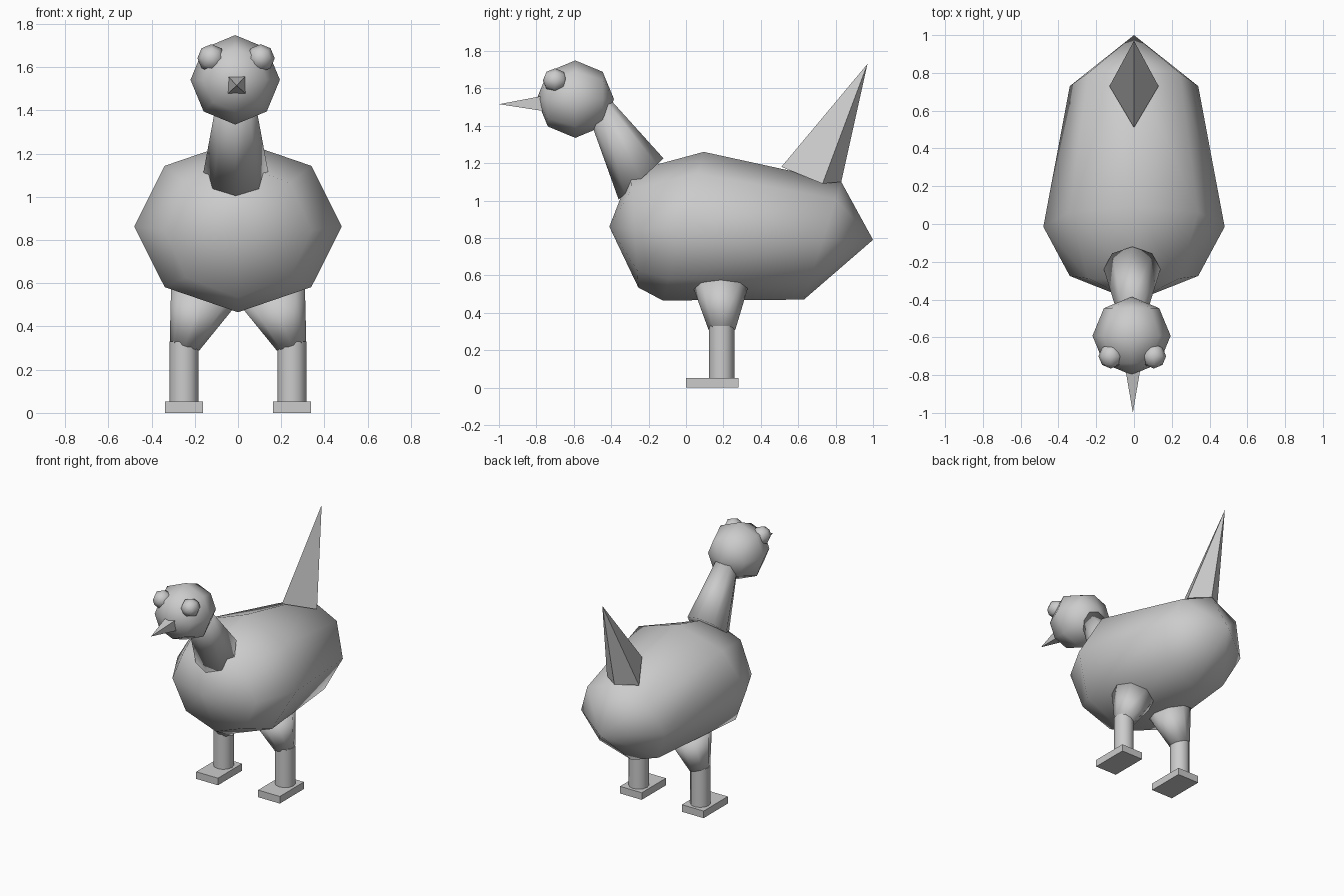
import bpy, math
from math import sin, cos, pi

if "Cube" in bpy.data.objects:
    bpy.data.objects.remove(bpy.data.objects["Cube"])


def mesh_object(name, verts, faces, smooth=True):
    me = bpy.data.meshes.new(name)
    me.from_pydata(verts, [], faces)
    me.update()
    me.polygons.foreach_set("use_smooth", [smooth] * len(me.polygons))
    ob = bpy.data.objects.new(name, me)
    bpy.context.collection.objects.link(ob)
    return ob


def ring(c, u, v, n=8):
    """Closed loop around c spanned by the half-axes u and v."""
    return [tuple(c[k] + u[k] * cos(2 * pi * i / n) + v[k] * sin(2 * pi * i / n)
                  for k in range(3)) for i in range(n)]


def loft(name, rings, start=None, end=None, smooth=True):
    """Skin a list of loops; close each end with a pole point or a flat cap."""
    n = len(rings[0])
    verts = [p for r in rings for p in r]
    faces = [(a * n + i, a * n + (i + 1) % n, (a + 1) * n + (i + 1) % n, (a + 1) * n + i)
             for a in range(len(rings) - 1) for i in range(n)]
    last = (len(rings) - 1) * n
    if start:
        verts.append(start)
        faces += [(len(verts) - 1, (i + 1) % n, i) for i in range(n)]
    else:
        faces.append(tuple(reversed(range(n))))
    if end:
        verts.append(end)
        faces += [(len(verts) - 1, last + i, last + (i + 1) % n) for i in range(n)]
    else:
        faces.append(tuple(range(last, last + n)))
    ob = mesh_object(name, verts, faces, smooth)
    # consistent outward normals
    import bmesh
    bm = bmesh.new()
    bm.from_mesh(ob.data)
    bmesh.ops.recalc_face_normals(bm, faces=bm.faces)
    bm.to_mesh(ob.data)
    bm.free()
    return ob


def ball(name, c, r):
    """Eight-sided low-poly sphere with its axis along y."""
    x, y, z = c
    s = r * math.sqrt(0.5)
    rings = [ring((x, y + dy, z), (rr, 0, 0), (0, 0, rr))
             for dy, rr in ((-s, s), (0, r), (s, s))]
    return loft(name, rings, (x, y - r, z), (x, y + r, z))


# Body: stretched eight-sided sphere with leaning rings
loft("body", [
    ring((0, -0.275, 0.845), (0.34, 0, 0), (0, -0.02, 0.31)),
    ring((0, -0.015, 0.863), (0.48, 0, 0), (0, 0.11, 0.397)),
    ring((0, 0.73, 0.785), (0.34, 0, 0), (0, 0.10, 0.315)),
], (0, -0.41, 0.86), (0, 1.0, 0.79))

# Neck: flared tube from the chest into the head
loft("neck", [
    ring((-0.01, -0.24, 1.115), (0.15, 0, 0), (0, 0.12, 0.11)),
    ring((-0.01, -0.45, 1.465), (0.085, 0, 0), (0, 0.05, 0.07)),
])

# Head and eyes
ball("head", (-0.013, -0.592, 1.542), 0.207)
for side, x in (("left", -0.123), ("right", 0.105)):
    ball(side + "_eye", (x, -0.70, 1.642), 0.065)

# Beak: four-sided spike
h = 0.048
loft("beak", [[(sx * h - 0.006, -0.72, 1.52 + sz * h)
               for sx, sz in ((-1, -1), (1, -1), (1, 1), (-1, 1))]],
     end=(-0.006, -1.0, 1.515), smooth=False)

# Tail: tall four-sided spike
loft("tail", [[(0, 0.51, 1.18), (0.13, 0.73, 1.09), (0, 0.83, 1.10), (-0.13, 0.73, 1.09)]],
     end=(0, 0.97, 1.73), smooth=False)

# Legs: flared thigh, round shin and slab foot on each side
for side, s in (("left", -1), ("right", 1)):
    loft(side + "_thigh", [
        ring((s * 0.248, 0.192, 0.31), (s * 0.068, 0, 0.022), (0, 0.072, 0)),
        ring((s * 0.165, 0.185, 0.53), (s * 0.145, 0, 0.045), (0, 0.145, 0)),
    ])
    bpy.ops.mesh.primitive_cylinder_add(vertices=12, radius=0.068, depth=0.30,
                                        location=(s * 0.25, 0.19, 0.18))
    bpy.context.object.name = side + "_shin"
    bpy.ops.object.shade_smooth_by_angle(angle=math.radians(40))
    bpy.ops.mesh.primitive_cube_add(size=1, location=(s * 0.251, 0.14, 0.026))
    foot = bpy.context.object
    foot.name = side + "_foot"
    foot.scale = (0.176, 0.28, 0.052)
